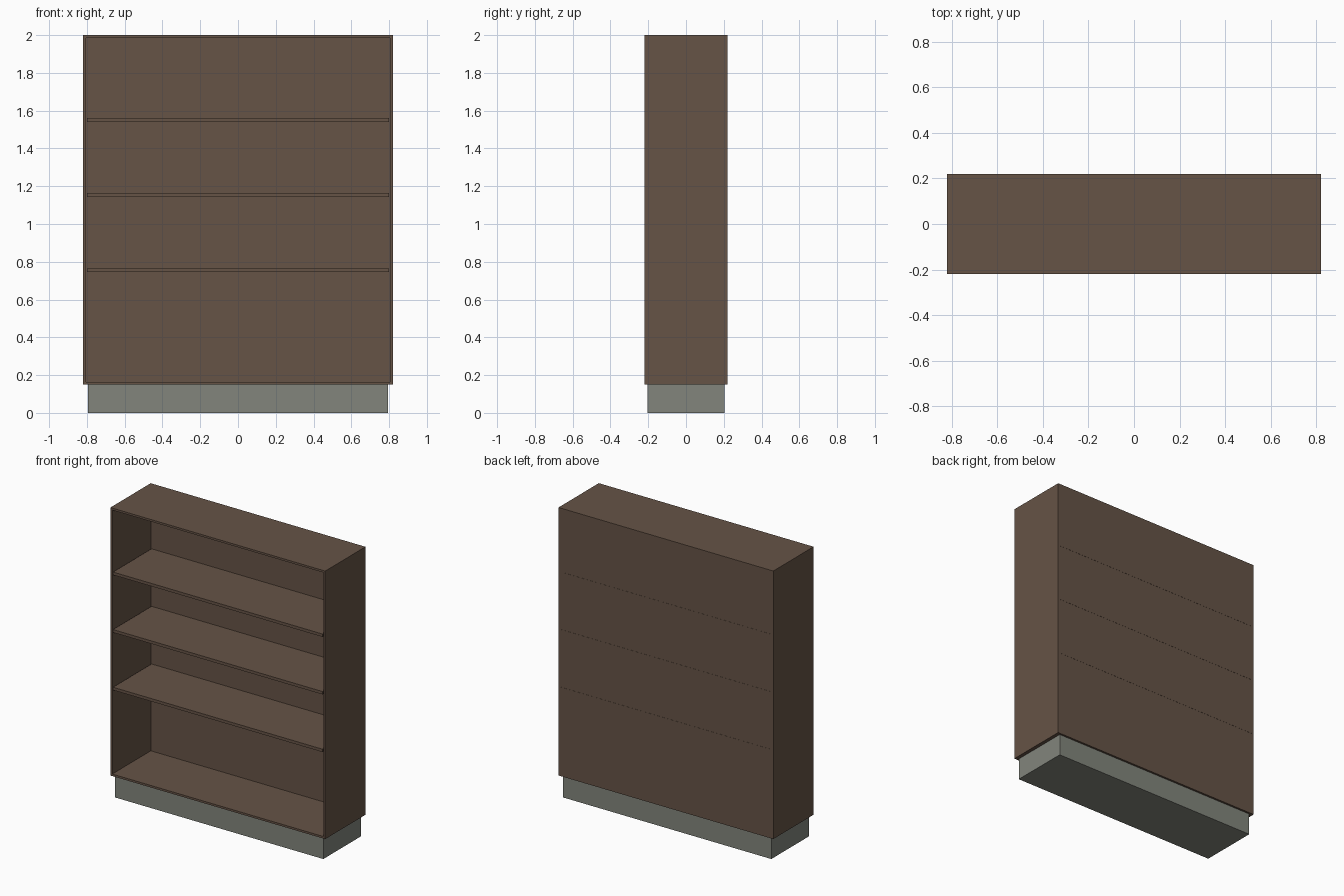
import bpy, bmesh
from mathutils import Vector

if "Cube" in bpy.data.objects:
    bpy.data.objects.remove(bpy.data.objects["Cube"])


def material(name, rgb):
    m = bpy.data.materials.new(name)
    m.diffuse_color = (*rgb, 1)
    m.use_nodes = True
    m.node_tree.nodes["Principled BSDF"].inputs["Base Color"].default_value = m.diffuse_color
    return m


brown = material("dark brown wood", (0.133, 0.087, 0.061))
grey = material("grey plinth", (0.223, 0.235, 0.202))


def box(name, lo, hi, mat, hollow_depth=0, wall=0.02):
    """Box between two corners; optionally hollowed from its front (-y) face."""
    lo, hi = Vector(lo), Vector(hi)
    bm = bmesh.new()
    bmesh.ops.create_cube(bm, size=1)
    bmesh.ops.scale(bm, vec=hi - lo, verts=bm.verts)
    bmesh.ops.translate(bm, vec=(lo + hi) / 2, verts=bm.verts)
    if hollow_depth:
        bm.normal_update()
        front = min(bm.faces, key=lambda f: f.normal.y)
        bmesh.ops.inset_region(bm, faces=[front], thickness=wall)
        # push the inset face back to form the inside walls
        ext = bmesh.ops.extrude_face_region(bm, geom=[front])
        verts = [g for g in ext["geom"] if isinstance(g, bmesh.types.BMVert)]
        bmesh.ops.translate(bm, vec=(0, hollow_depth, 0), verts=verts)
        if front.is_valid:
            bmesh.ops.delete(bm, geom=[front], context='FACES_ONLY')
        bmesh.ops.recalc_face_normals(bm, faces=bm.faces)
    mesh = bpy.data.meshes.new(name)
    bm.to_mesh(mesh)
    bm.free()
    mesh.materials.append(mat)
    obj = bpy.data.objects.new(name, mesh)
    bpy.context.collection.objects.link(obj)
    return obj


# Recessed plinth
box("plinth", (-0.795, -0.205, 0), (0.795, 0.205, 0.15), grey)

# Open-fronted carcass: sides, top, bottom and back
box("carcass", (-0.82, -0.22, 0.15), (0.82, 0.219, 2.0), brown, hollow_depth=0.42)

# Three shelves, let through the back panel
for i, z in enumerate((0.755, 1.153, 1.55)):
    box(f"shelf_{i + 1}", (-0.8, -0.22, z - 0.01), (0.8, 0.22, z + 0.01), brown)
